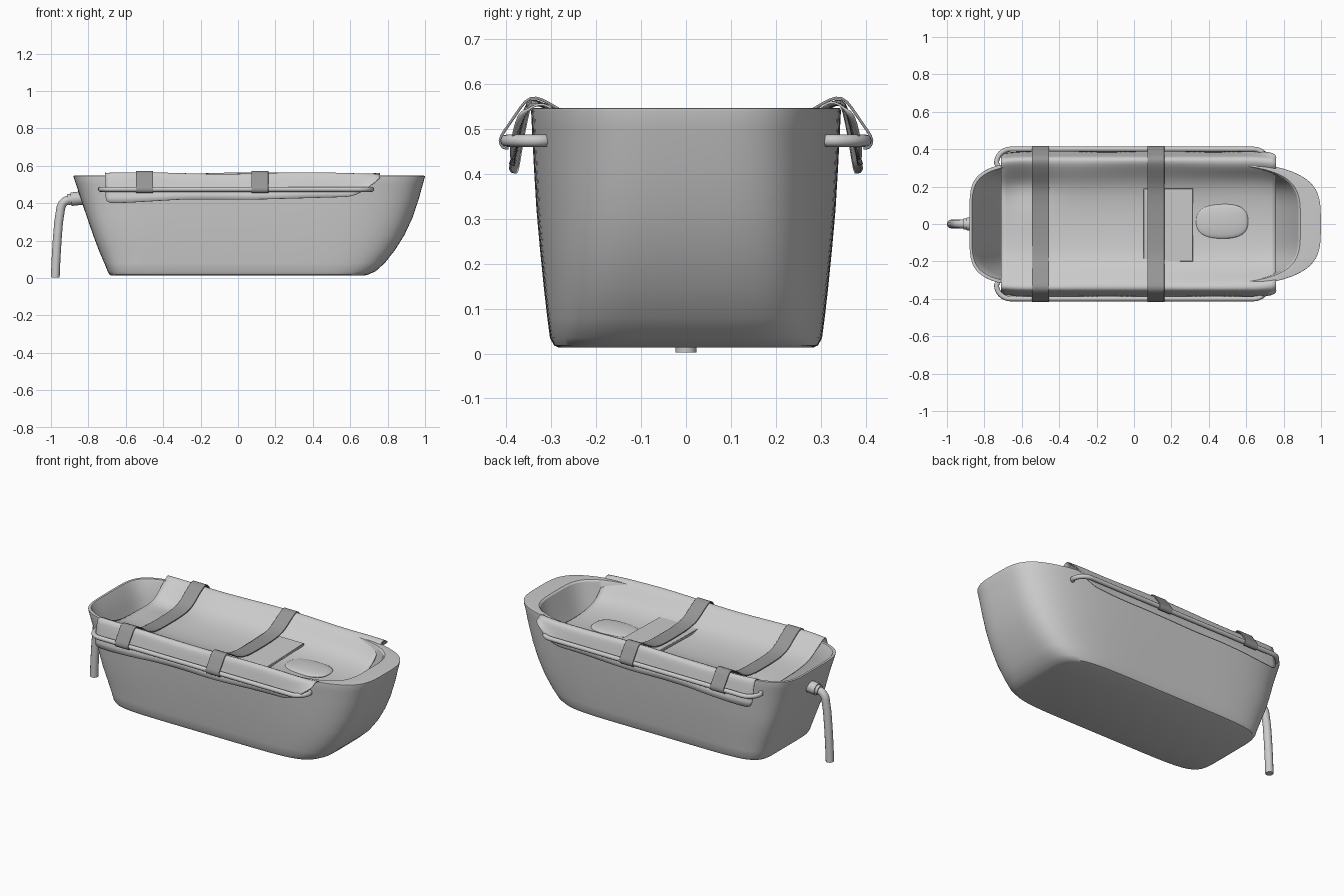
import bpy, bmesh, math
from math import sin, cos, pi, exp

if "Cube" in bpy.data.objects:
    bpy.data.objects.remove(bpy.data.objects["Cube"])


def lerp_table(x, pts):
    if x <= pts[0][0]:
        return pts[0][1]
    for (a, u), (b, v) in zip(pts, pts[1:]):
        if x <= b:
            return u + (v - u) * (x - a) / (b - a)
    return pts[-1][1]


def finish(name, bm, mat=None, angle=40):
    bmesh.ops.recalc_face_normals(bm, faces=bm.faces)
    me = bpy.data.meshes.new(name)
    bm.to_mesh(me)
    bm.free()
    ob = bpy.data.objects.new(name, me)
    bpy.context.collection.objects.link(ob)
    if mat:
        me.materials.append(mat)
    bpy.ops.object.select_all(action='DESELECT')
    ob.select_set(True)
    bpy.context.view_layer.objects.active = ob
    bpy.ops.object.shade_smooth_by_angle(angle=math.radians(angle))
    return ob


def grid(bm, rows):
    vs = [[bm.verts.new(p) for p in r] for r in rows]
    for a, b in zip(vs, vs[1:]):
        for i in range(len(a) - 1):
            bm.faces.new((a[i], a[i + 1], b[i + 1], b[i]))


def tube(name, pts, r):
    cu = bpy.data.curves.new(name, 'CURVE')
    cu.dimensions = '3D'
    cu.bevel_depth = r
    cu.bevel_resolution = 4
    cu.use_fill_caps = True
    sp = cu.splines.new('POLY')
    sp.points.add(len(pts) - 1)
    for p, co in zip(sp.points, pts):
        p.co = (*co, 1)
    ob = bpy.data.objects.new(name, cu)
    bpy.context.collection.objects.link(ob)
    return ob


def arc(cx, cy, r, a0, a1, n=8):
    return [(cx + r * cos(math.radians(a0 + (a1 - a0) * i / n)),
             cy + r * sin(math.radians(a0 + (a1 - a0) * i / n))) for i in range(n + 1)]


def thicken(ob, t, levels):
    s = ob.modifiers.new("subsurf", 'SUBSURF')
    s.levels = s.render_levels = levels
    m = ob.modifiers.new("solid", 'SOLIDIFY')
    m.thickness = t
    m.offset = 0


dark = bpy.data.materials.new("strap_grey")
dark.diffuse_color = (0.3, 0.3, 0.3, 1)
dark.use_nodes = True
dark.node_tree.nodes["Principled BSDF"].inputs["Base Color"].default_value = dark.diffuse_color

# Tub shell: outer rings upward, over the rim, then inner rings down
# each ring: z, left extent, right extent, half width, left and right roundness
rings = [
    (.013, .68, .675, .282, 7, 6), (.018, .687, .695, .294, 7, 6),
    (.035, .697, .735, .303, 7, 5.5), (.08, .715, .785, .309, 6.5, 5),
    (.15, .745, .84, .317, 6, 4.7), (.23, .775, .89, .325, 6, 4.3),
    (.32, .806, .932, .333, 5.5, 4), (.42, .84, .966, .339, 5, 3.8),
    (.50, .866, .988, .343, 5, 3.7), (.54, .879, .999, .345, 5, 3.7),
    (.546, .88, .999, .344, 5, 3.7), (.547, .876, .99, .341, 5, 3.7),
    (.546, .867, .89, .328, 5, 4), (.538, .862, .88, .324, 5, 4),
    (.44, .825, .85, .318, 5, 4), (.30, .78, .80, .31, 5, 4),
    (.15, .725, .73, .296, 5, 4.5), (.07, .69, .67, .28, 6, 5),
    (.045, .65, .62, .25, 6, 5)]
bm = bmesh.new()
loops = []
N = 128
for z, al, ar, b, nl, nr in rings:
    loop = []
    for i in range(N):
        t = 2 * pi * i / N
        c, s = cos(t), sin(t)
        a, n = (ar, nr) if c > 0 else (al, nl)
        x = math.copysign(a * abs(c) ** (2 / n), c)
        y = math.copysign(b * abs(s) ** (2 / n), s)
        loop.append(bm.verts.new((x, y, z)))
    loops.append(loop)
for a, b in zip(loops, loops[1:]):
    for i in range(N):
        j = (i + 1) % N
        bm.faces.new((a[i], a[j], b[j], b[i]))
bm.faces.new(loops[0])
bm.faces.new(loops[-1])
finish("tub_shell", bm, angle=30)

# Draped cover: sags into the tub, folds over both rims
hem = [(-.71, .40), (-.6, .402), (-.3, .42), (.1, .42), (.4, .428), (.62, .435), (.69, .475), (.76, .535)]
sag = [(-.71, .46), (-.4, .45), (.1, .44), (.5, .425), (.76, .415)]


def cover_half(x, side):
    c, h = lerp_table(x, sag), lerp_table(x, hem)
    w = 1 - .03 * exp(-((x + .75) / .08) ** 2) - .05 * exp(-((x - .78) / .07) ** 2)
    top = .562 + .005 * sin(7 * x + side)
    pts = [(0, c), (.1, c + .004), (.2, c + .022), (.255, c + .06), (.305, .545),
           (.335, top), (.355, top - .006)]
    e = top - .008 - h
    pts += [(.364, top - .008 - .25 * e), (.375, top - .008 - .6 * e), (.388 + .004 * sin(11 * x), h)]
    out = []
    for y, z in pts:
        if side > 0:
            z -= .05 * exp(-((x + .6) / .13) ** 2 - ((y - .2) / .08) ** 2)
        out.append((x, side * y * w, z))
    return out


bm = bmesh.new()
grid(bm, [cover_half(x, -1)[:0:-1] + cover_half(x, 1)
          for x in [-.71 + 1.47 * i / 28 for i in range(29)]])
thicken(finish("draped_cover", bm, angle=80), .005, 1)

# Straps over the cover, hooked round the side rails
for name, x0, c in (("strap_rear", -.5, .468), ("strap_front", .117, .482)):
    half = [(0, c), (.1, c), (.2, c + .01), (.255, max(c + .045, .525)), (.305, .558), (.335, .573),
            (.358, .565), (.38, .53), (.405, .495), (.418, .475), (.408, .456), (.395, .457)]
    prof = [(-y, z) for y, z in half[:0:-1]] + half
    bm = bmesh.new()
    grid(bm, [[(x0 + dx, y, z) for y, z in prof] for dx in (-.045, -.043, 0, .043, .045)])
    thicken(finish(name, bm, dark, 80), .006, 1)

# Side rails with ends turned in to the hull
for name, s in (("rail_right_side", -1), ("rail_left_side", 1)):
    path = [(-.725, .312)] + arc(-.66, .325, .075, 180, 90) + arc(.64, .325, .075, 90, 0) + [(.705, .312)]
    tube(name, [(x, s * y, .474) for x, y in path], .0135)

# Flat board lying on the cover under the front strap
bm = bmesh.new()
bmesh.ops.create_cube(bm, size=1)
for v in bm.verts:
    v.co = (.183 + v.co.x * .265, -.005 + v.co.y * .39, .464 + v.co.z * .016 + v.co.y * .01)
bmesh.ops.bevel(bm, geom=bm.edges[:], offset=.002, segments=1, affect='EDGES')
finish("flat_board", bm)

# Low rounded pad
bm = bmesh.new()
bmesh.ops.create_uvsphere(bm, u_segments=40, v_segments=16, radius=1)
for v in bm.verts:
    r = math.hypot(v.co.x, v.co.y)
    if r > 1e-5:
        c, s = v.co.x / r, v.co.y / r
        k = r / (abs(c) ** 2.6 + abs(s) ** 2.6) ** (1 / 2.6)
        v.co.x, v.co.y = c * k, s * k
    v.co = (.47 + v.co.x * .14, .015 + v.co.y * .093, .432 + v.co.z * .018)
finish("round_pad", bm, angle=60)

# Drain socket and hose at the foot end
tube("hose_socket", [(-.835, 0, .427), (-.893, 0, .421)], .036)
tube("socket_collar", [(-.87, 0, .4235), (-.91, 0, .419)], .029)
bend = arc(-.896, .366, .052, 85, 172, 8)
tube("drain_hose", [(-.86, 0, .423)] + [(x, 0, z) for x, z in bend] +
     [(-.959, 0, .30), (-.967, 0, .20), (-.973, 0, .10), (-.977, 0, .003)], .0235)
